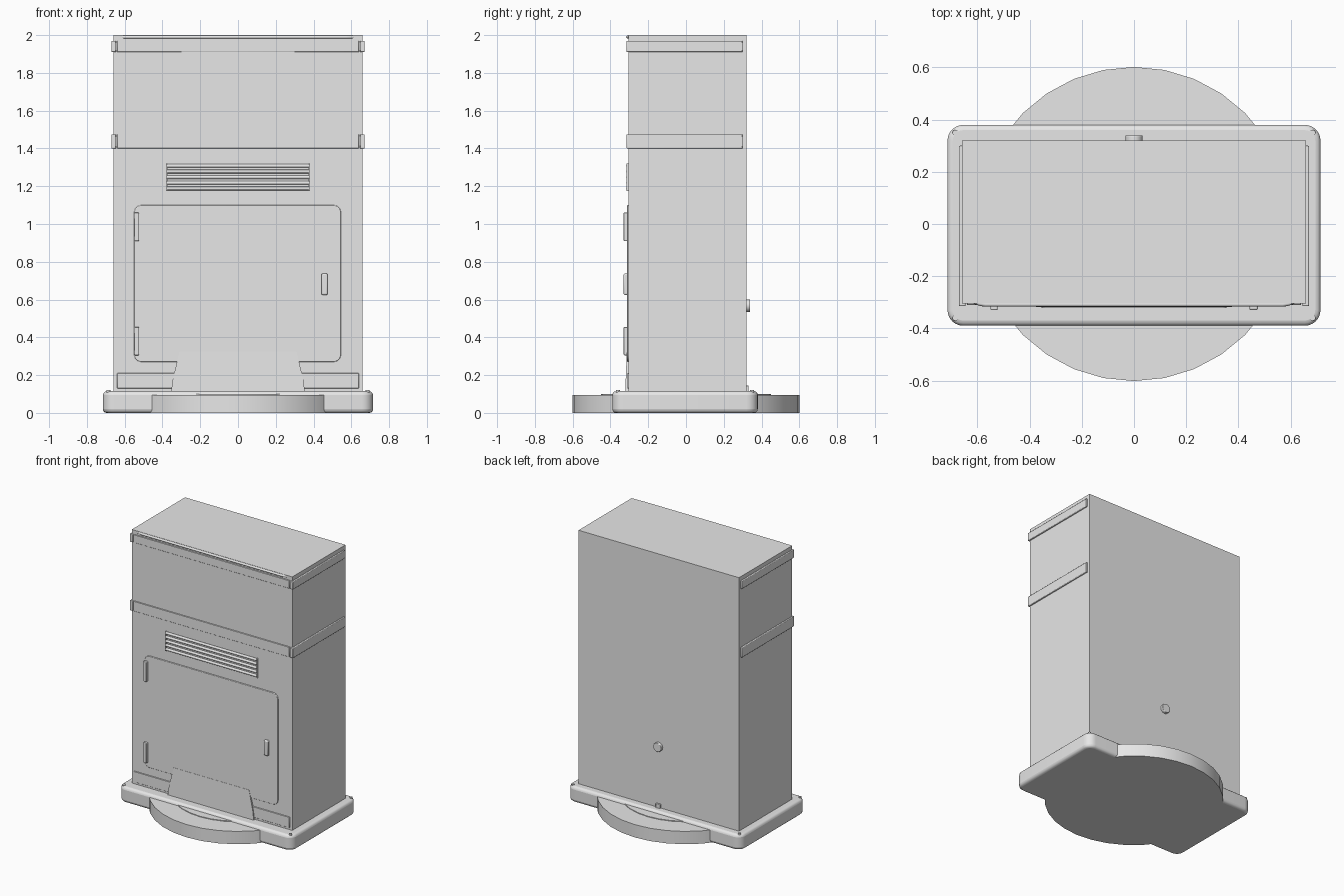
import bpy, bmesh, math
from mathutils import Matrix, Vector

if "Cube" in bpy.data.objects:
    bpy.data.objects.remove(bpy.data.objects["Cube"])

grey = bpy.data.materials.new("light_grey")
grey.diffuse_color = (0.8, 0.8, 0.8, 1)
grey.use_nodes = True
grey.node_tree.nodes["Principled BSDF"].inputs["Base Color"].default_value = grey.diffuse_color


def finish(name, bm, bevel=0, segs=3):
    bmesh.ops.recalc_face_normals(bm, faces=bm.faces)
    me = bpy.data.meshes.new(name)
    bm.to_mesh(me)
    bm.free()
    me.materials.append(grey)
    ob = bpy.data.objects.new(name, me)
    bpy.context.collection.objects.link(ob)
    bpy.context.view_layer.objects.active = ob
    ob.select_set(True)
    if bevel:
        mod = ob.modifiers.new("soft_edges", 'BEVEL')
        mod.width, mod.segments = bevel, segs
        mod.limit_method, mod.angle_limit = 'ANGLE', math.radians(50)
    bpy.ops.object.shade_smooth_by_angle(angle=math.radians(35))
    ob.select_set(False)
    return ob


def box(name, x, y, z, bevel=0, corner=0, axis=2, segs=3):
    """Box from ranges; corner rounds the edges that run along axis."""
    bm = bmesh.new()
    bmesh.ops.create_cube(bm, size=1)
    for v in bm.verts:
        v.co = Vector([r[0] if c < 0 else r[1] for c, r in zip(v.co, (x, y, z))])
    if corner:
        edges = [e for e in bm.edges
                 if abs((e.verts[0].co - e.verts[1].co).normalized()[axis]) > 0.9]
        bmesh.ops.bevel(bm, geom=edges, offset=corner, segments=6,
                        profile=0.5, affect='EDGES')
    return finish(name, bm, bevel, segs)


def cylinder(name, radius, length, centre, rot=Matrix(), sides=32, bevel=0):
    bm = bmesh.new()
    bmesh.ops.create_cone(bm, cap_ends=True, segments=sides, radius1=radius,
                          radius2=radius, depth=length,
                          matrix=Matrix.Translation(centre) @ rot)
    return finish(name, bm, bevel)


along_x = Matrix.Rotation(math.pi / 2, 4, 'Y')
along_y = Matrix.Rotation(math.pi / 2, 4, 'X')

# Base plate and round foot
box("base_plate", (-.715, .715), (-.39, .38), (0, .115), bevel=.02, corner=.06)
cylinder("round_foot", .602, .095, (0, 0, .0475))
cylinder("foot_ring", .45, .09, (0, 0, .055))
for sx in (-1, 1):
    for y in (-.36, .35):
        cylinder("base_bolt", .011, .02, (sx * .685, y, .11), sides=16)

# Cabinet
box("cabinet", (-.66, .66), (-.305, .32), (.1, 2))

# Trim bands on the front and both sides
for z in ((1.40, 1.475), (1.91, 1.97)):
    box("front_band", (-.64, .64), (-.311, -.29), z, bevel=.002, segs=1)
    for sx in (-1, 1):
        box("side_band", sorted((sx * .645, sx * .671)), (-.315, .30), z,
            bevel=.004, segs=2)
box("kick_strip", (-.64, .64), (-.311, -.29), (.13, .21), bevel=.002, segs=1)

# Rolled lip at the top front edge
cu = bpy.data.curves.new("top_lip", 'CURVE')
cu.dimensions, cu.bevel_depth, cu.bevel_resolution = '3D', .009, 3
cu.use_fill_caps = True
path = [(-.61, -.298), (-.59, -.305), (-.57, -.308),
        (.57, -.308), (.59, -.305), (.61, -.298)]
sp = cu.splines.new('POLY')
sp.points.add(len(path) - 1)
for p, (x, y) in zip(sp.points, path):
    p.co = (x, y, 1.99, 1)
cu.materials.append(grey)
bpy.context.collection.objects.link(bpy.data.objects.new("top_lip", cu))

# Vent louvres with end rails
for i in range(5):
    cylinder("vent_slat", .0095, .75, (0, -.308, 1.188 + i * .03), along_x, sides=16)
for sx in (-1, 1):
    box("vent_rail", sorted((sx * .372, sx * .38)), (-.315, -.29), (1.175, 1.32))

# Door, hinges and handle
box("door", (-.55, .545), (-.312, -.29), (.27, 1.10), bevel=.003, corner=.04,
    axis=1, segs=2)
for z in ((.305, .455), (.91, 1.06)):
    box("hinge", (-.55, -.523), (-.33, -.30), z, bevel=.004, segs=2)
box("handle", (.442, .475), (-.33, -.30), (.625, .737), bevel=.006, segs=2)

# Sloped guard plate in front of the door
bm = bmesh.new()
outline = [(-.355, .105, -.321), (.355, .105, -.321), (.345, .18, -.319),
           (.31, .325, -.3135), (-.31, .325, -.3135), (-.345, .18, -.319)]
front = [bm.verts.new((x, y, z)) for x, z, y in outline]
back = [bm.verts.new((x, -.30, z)) for x, z, y in outline]
bm.faces.new(front)
bm.faces.new(back[::-1])
for i in range(6):
    j = (i + 1) % 6
    bm.faces.new((front[i], back[i], back[j], front[j]))
finish("guard_plate", bm)

# Rear knob and cable clip
cylinder("rear_knob", .033, .04, (0, .32, .568), along_y, sides=24, bevel=.004)
box("rear_clip", (-.018, .018), (.31, .332), (.10, .145), bevel=.003, segs=2)
